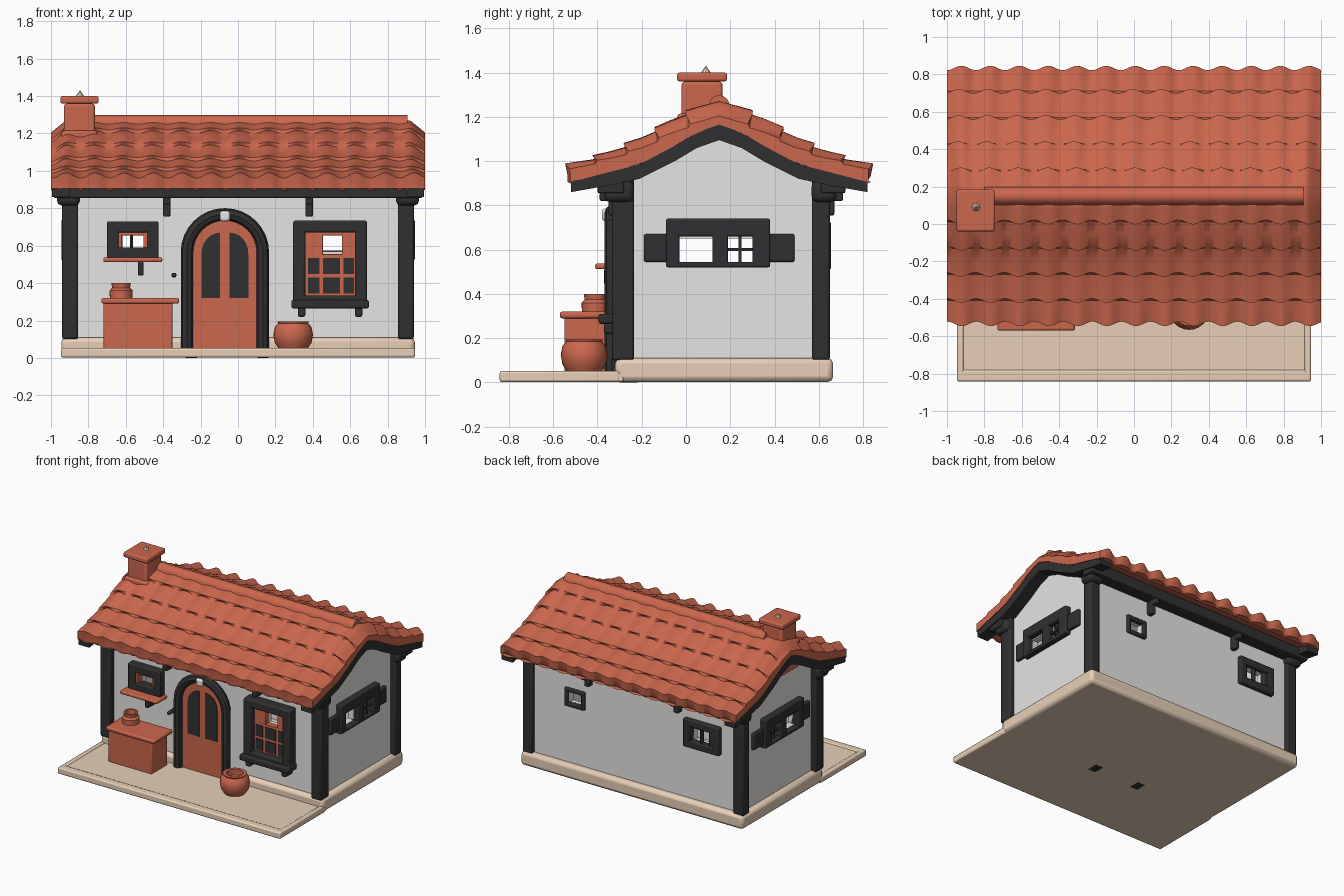
import bpy, bmesh, math, random

if "Cube" in bpy.data.objects:
    bpy.data.objects.remove(bpy.data.objects["Cube"])
random.seed(4)


def material(name, rgb):
    m = bpy.data.materials.new(name)
    m.diffuse_color = (*rgb, 1)
    m.use_nodes = True
    m.node_tree.nodes["Principled BSDF"].inputs["Base Color"].default_value = m.diffuse_color
    return m


TERRA = material("terracotta", (0.60, 0.135, 0.075))
DARK = material("dark_timber", (0.03, 0.03, 0.032))
WHITE = material("white_plaster", (0.87, 0.85, 0.83))
STONE = material("beige_stone", (0.82, 0.64, 0.49))


def finish(name, bm, mat, bevel=0.0):
    bmesh.ops.recalc_face_normals(bm, faces=bm.faces)
    me = bpy.data.meshes.new(name)
    bm.to_mesh(me)
    bm.free()
    ob = bpy.data.objects.new(name, me)
    bpy.context.collection.objects.link(ob)
    if mat:
        me.materials.append(mat)
    if bevel:
        b = ob.modifiers.new("bevel", 'BEVEL')
        b.width, b.segments = bevel, 2
    smooth(ob)
    return ob


def smooth(ob):
    bpy.ops.object.select_all(action='DESELECT')
    ob.select_set(True)
    bpy.context.view_layer.objects.active = ob
    bpy.ops.object.shade_smooth_by_angle(angle=math.radians(35))


def boxes(name, items, mat, bevel=0.008):
    """Join boxes given as (x0, x1, y0, y1, z0, z1)."""
    bm = bmesh.new()
    for x0, x1, y0, y1, z0, z1 in items:
        vs = bmesh.ops.create_cube(bm, size=1)['verts']
        for v in vs:
            v.co = ((x0 + x1) / 2 + v.co.x * (x1 - x0), (y0 + y1) / 2 + v.co.y * (y1 - y0),
                    (z0 + z1) / 2 + v.co.z * (z1 - z0))
    return finish(name, bm, mat, bevel)


def loft_x(name, xs, section, mat):
    """Skin a closed (y, z) section along x; even sections pair top and bottom at the ends."""
    bm = bmesh.new()
    rings = [[bm.verts.new((x, y, z)) for y, z in section(x)] for x in xs]
    n = len(rings[0])
    for a, b in zip(rings, rings[1:]):
        for i in range(n):
            bm.faces.new((a[i], a[(i + 1) % n], b[(i + 1) % n], b[i]))
    for r in (rings[0], rings[-1]):
        if n % 2:
            bm.faces.new(r)
        else:
            for i in range(n // 2 - 1):
                bm.faces.new((r[i], r[i + 1], r[n - 2 - i], r[n - 1 - i]))
    return finish(name, bm, mat)


def plate(name, pts, y0, y1, mat):
    """Extrude an (x, z) outline along y."""
    bm = bmesh.new()
    f = bm.faces.new([bm.verts.new((x, y0, z)) for x, z in pts])
    new = bmesh.ops.extrude_face_region(bm, geom=[f])['geom']
    bmesh.ops.translate(bm, vec=(0, y1 - y0, 0), verts=[g for g in new if isinstance(g, bmesh.types.BMVert)])
    return finish(name, bm, mat)


def lathe(name, profile, cx, cy, mat, n=24):
    bm = bmesh.new()
    vs = [bm.verts.new((cx + r, cy, z)) for r, z in profile]
    es = [bm.edges.new(p) for p in zip(vs, vs[1:])]
    bmesh.ops.spin(bm, geom=vs + es, cent=(cx, cy, 0), axis=(0, 0, 1), angle=math.tau, steps=n)
    bmesh.ops.remove_doubles(bm, verts=bm.verts, dist=0.0005)
    return finish(name, bm, mat)


def frame(u0, u1, z0, z1, t, y0, y1):
    """Four bars around a rectangular window in an xz wall."""
    return [(u0, u1, y0, y1, z1 - t, z1), (u0, u1, y0, y1, z0, z0 + t),
            (u0, u0 + t, y0, y1, z0, z1), (u1 - t, u1, y0, y1, z0, z1)]


# Roof curves: height against distance from the ridge line
RIDGE = 0.15
TOP = [(0, 1.27), (.18, 1.19), (.36, 1.085), (.5, 1.025), (.7, .955)]
MID = [(0, 1.165), (.1, 1.13), (.2, 1.07), (.36, .985), (.5, .95), (.67, .905)]
LOW = [(0, 1.095), (.1, 1.06), (.2, 1.0), (.36, .92), (.5, .89), (.67, .86)]


def height(curve, d):
    for (a, za), (b, zb) in zip(curve, curve[1:]):
        if d <= b:
            return za + (zb - za) * (d - a) / (b - a)
    return curve[-1][1]


def both(curve):
    """Curve from the front eave over the ridge to the back eave."""
    return [(RIDGE - d, z) for d, z in curve[:0:-1]] + [(RIDGE + d, z) for d, z in curve]


# Wavy tiled roof with stepped courses
COURSES = [0, .14, .28, .42, .56, .69]
PHASE = {(s, i): random.uniform(-.5, .5) for s in (-1, 1) for i in range(5)}


def tile_side(x, s):
    drop = max(0, abs(x) - .92) / .08 * .065
    pts = []
    for i in range(5):
        a, b = COURSES[i], COURSES[i + 1]
        w = math.cos(math.tau * x / .155 + PHASE[s, i])
        for t in (0, .5, 1):
            d = a + (b - a) * t
            z = height(TOP, d) + .017 * t - drop * (1 - d / .69)
            amp = .006 + (.008 * t if i == 4 else 0)
            edge = .012 * w * t
            pts.append((RIDGE + s * (d + edge - .006 * (i == 4) * t), z + w * amp * min(1, d / .1)))
    pts.append((RIDGE + s * (.675 + .01 * w), .916 + .018 * w))
    return pts


def roof_section(x):
    top = tile_side(x, -1)[::-1] + tile_side(x, 1)[1:] + [(RIDGE + .66, .902)]
    under = [(y, min(z - .004, height(MID, abs(y - RIDGE)))) for y, z in top]
    return top + under[::-1]


loft_x("tiled_roof", [-1 + i / 70 for i in range(141)], roof_section, TERRA)
for s in (-1, 1):
    loft_x("gable_board", [s * .90, s * .994], lambda x: both(MID) + both(LOW)[::-1], DARK)
boxes("wall_plate_beams", [(-.985, .985, -.40, -.28, .855, .935), (-.985, .985, .61, .72, .855, .935)], DARK)
loft_x("ridge_cap", [-.8, -.35, .0, .35, .905],
       lambda x: [(RIDGE + .05 * math.cos(a * math.pi / 8), 1.24 + .058 * math.sin(a * math.pi / 8))
                  for a in range(9)], TERRA)

# Chimney with flared foot, cap and tiny finial
boxes("chimney_stack", [(-.93, -.765, -.02, .165, 1.0, 1.36)], TERRA, .015)
boxes("chimney_foot", [(-.945, -.75, -.04, .18, 1.0, 1.215)], TERRA, .015)
boxes("chimney_cap", [(-.95, -.745, -.04, .185, 1.36, 1.4)], TERRA, .01)
lathe("chimney_finial", [(0, 1.38), (.022, 1.4), (.012, 1.415), (0, 1.432)], -.845, .09, STONE, 8)

# Stone plinth and porch
boxes("house_plinth", [(-.945, .945, -.32, .665, .002, .11)], STONE, .025)
boxes("porch_slab", [(-.945, .945, -.84, -.28, .002, .046)], STONE, .01)
boxes("porch_rim", [(-.947, .947, -.842, -.78, .002, .052), (-.947, -.91, -.84, -.3, .002, .052),
                    (.91, .947, -.84, -.3, .002, .052)], STONE, .01)


# Hollow plaster walls with window openings
def wall_section(y0, y1, z0, lift):
    ys = [y0, -.05, .05, RIDGE, .25, .35, y1]
    return [(y, height(LOW, abs(y - RIDGE)) + lift) for y in ys] + [(y1, z0), (y0, z0)]


walls = loft_x("plaster_walls", [-.9, .9], lambda x: wall_section(-.285, .62, .05, .05), WHITE)
room = loft_x("room_cutter", [-.85, .85], lambda x: wall_section(-.235, .57, .1, .02), None)
holes = [(-.615, -.495, -.4, -.2, .56, .67), (.45, .56, -.4, -.2, .55, .66),
         (-.645, -.495, .5, .7, .56, .67), (.45, .56, .5, .7, .57, .66)]
for x in (-.9, .9):
    holes += [(x - .1, x + .1, -.03, .12, .545, .65), (x - .1, x + .1, .19, .30, .545, .65)]
openings = boxes("opening_cutter", holes, None, 0)
for cutter in (room, openings):
    mod = walls.modifiers.new("cut", 'BOOLEAN')
    mod.operation, mod.solver, mod.object = 'DIFFERENCE', 'EXACT', cutter
    bpy.context.view_layer.objects.active = walls
    bpy.ops.object.modifier_apply(modifier=mod.name)
    bpy.data.objects.remove(cutter)
smooth(walls)

# Corner posts with capitals, and eave corbels
posts, caps, corbels = [], [], []
for s in (-1, 1):
    span = sorted((s * .855, s * .94))
    wide = sorted((s * .845, s * .968))
    posts += [(*span, -.335, -.235, .1, .93), (*span, .57, .65, .1, .93)]
    caps += [(*wide, -.37, -.235, .815, .91), (*wide, .568, .68, .815, .91)]
    x = s * .38
    corbels += [(x - .02, x + .02, -.39, -.27, .82, .92), (x - .02, x + .02, -.35, -.27, .755, .84),
                (x - .02, x + .02, .61, .71, .82, .92), (x - .02, x + .02, .61, .67, .755, .84)]
boxes("corner_posts", posts, DARK, .012)
boxes("post_capitals", caps, DARK, .025)
boxes("eave_corbels", corbels, DARK)

# Arched door
CX, SPRING = -.07, .565


def arch(r, foot, n=16):
    arc = [(CX - r * math.cos(math.pi * i / n), SPRING + r * math.sin(math.pi * i / n)) for i in range(n + 1)]
    return [(CX - r, foot)] + arc + [(CX + r, foot)]


plate("door", arch(.19, .045), -.33, -.26, TERRA)
for s in (-1, 1):
    a, b = CX + s * .025, CX + s * .125
    curve = [(a + (b - a) * math.sin(t * math.pi / 12), .56 + .11 * math.cos(t * math.pi / 12)) for t in range(7)]
    plate("door_glass", [(a, .32)] + curve + [(b, .32)], -.336, -.328, DARK)
cu = bpy.data.curves.new("door_frame", 'CURVE')
cu.dimensions, cu.bevel_depth, cu.bevel_resolution, cu.use_fill_caps = '3D', .033, 2, True
sp = cu.splines.new('POLY')
path = arch(.203, .045)
sp.points.add(len(path) - 1)
for p, (x, z) in zip(sp.points, path):
    p.co = (x, -.335, z, 1)
door_frame = bpy.data.objects.new("door_frame", cu)
bpy.context.collection.objects.link(door_frame)
cu.materials.append(DARK)
bpy.ops.object.select_all(action='DESELECT')
door_frame.select_set(True)
bpy.context.view_layer.objects.active = door_frame
bpy.ops.object.convert(target='MESH')
smooth(door_frame)
boxes("door_frame_feet", [(x - .03, x + .03, -.30, -.22, 0, .08) for x in (.133, -.25)], DARK, 0)
boxes("door_keystone", [(-.097, -.043, -.38, -.29, .73, .785)], WHITE, .012)

# Small front window with sill and bracket
boxes("small_window_frame", frame(-.70, -.425, .53, .73, .06, -.34, -.27), DARK)
boxes("small_window_sash", frame(-.645, -.48, .55, .68, .025, -.325, -.26), TERRA, .004)
boxes("small_window_sill", [(-.72, -.405, -.41, -.28, .512, .537)], TERRA)
boxes("sill_brackets", [(-.535, -.505, -.37, -.28, .44, .515), (-.355, -.33, -.36, -.28, .43, .455)], DARK)

# Large front window with lattice and panes
boxes("large_window_frame", frame(.295, .69, .27, .735, .065, -.36, -.27), DARK, .012)
boxes("large_window_sill", [(.285, .70, -.395, -.28, .265, .31), (.32, .36, -.37, -.28, .22, .27),
                            (.625, .665, -.37, -.28, .22, .27)], DARK, .01)
boxes("large_window_shutter", [(.355, .64, -.315, -.27, .31, .555), (.355, .455, -.315, -.27, .55, .68),
                               (.555, .64, -.315, -.27, .55, .68), (.45, .56, -.315, -.27, .655, .68)], TERRA, .004)
boxes("large_window_panes", [(x, x + w, -.321, -.313, z, z + .085) for x, w in ((.375, .06), (.455, .09), (.565, .055))
                             for z in (.345, .45)], DARK, 0)

# Back windows
boxes("back_large_window", frame(-.735, -.43, .51, .725, .055, .60, .655)
      + [(-.70, -.645, .60, .645, .55, .69), (-.495, -.46, .60, .645, .55, .69),
         (-.578, -.562, .60, .64, .53, .7)], DARK)
boxes("back_small_window", frame(.42, .59, .545, .685, .028, .60, .64), DARK)

# Gable windows with side shutters
for s in (-1, 1):
    deep, thin = sorted((s * .87, s * .945)), sorted((s * .89, s * .925))
    boxes("gable_window_frame", [(*deep, -.09, .38, .66, .74), (*deep, -.09, .38, .52, .545),
          (*deep, -.09, -.03, .52, .74), (*deep, .12, .19, .52, .74), (*deep, .30, .38, .52, .74)], DARK)
    boxes("gable_window_shutters", [(*thin, -.19, -.08, .545, .67), (*thin, .37, .49, .545, .67)], DARK)
    boxes("gable_window_mullion", [(*thin, .238, .25, .54, .66), (*thin, .19, .30, .595, .607)], DARK, 0)

# Porch furniture: counter, jug and round pot
boxes("counter_body", [(-.72, -.35, -.55, -.355, .04, .30)], TERRA, .01)
boxes("counter_top", [(-.73, -.315, -.57, -.34, .29, .32)], TERRA, .01)
lathe("counter_jug", [(0, .31), (.06, .315), (.062, .36), (.048, .375), (.052, .4), (.038, .4), (.035, .36), (0, .35)],
      -.625, -.41, TERRA)
lathe("round_pot", [(0, .04), (.07, .04), (.098, .08), (.106, .125), (.098, .165), (.08, .185), (.085, .195),
                    (.06, .195), (.06, .15), (0, .13)], .295, -.46, TERRA)
